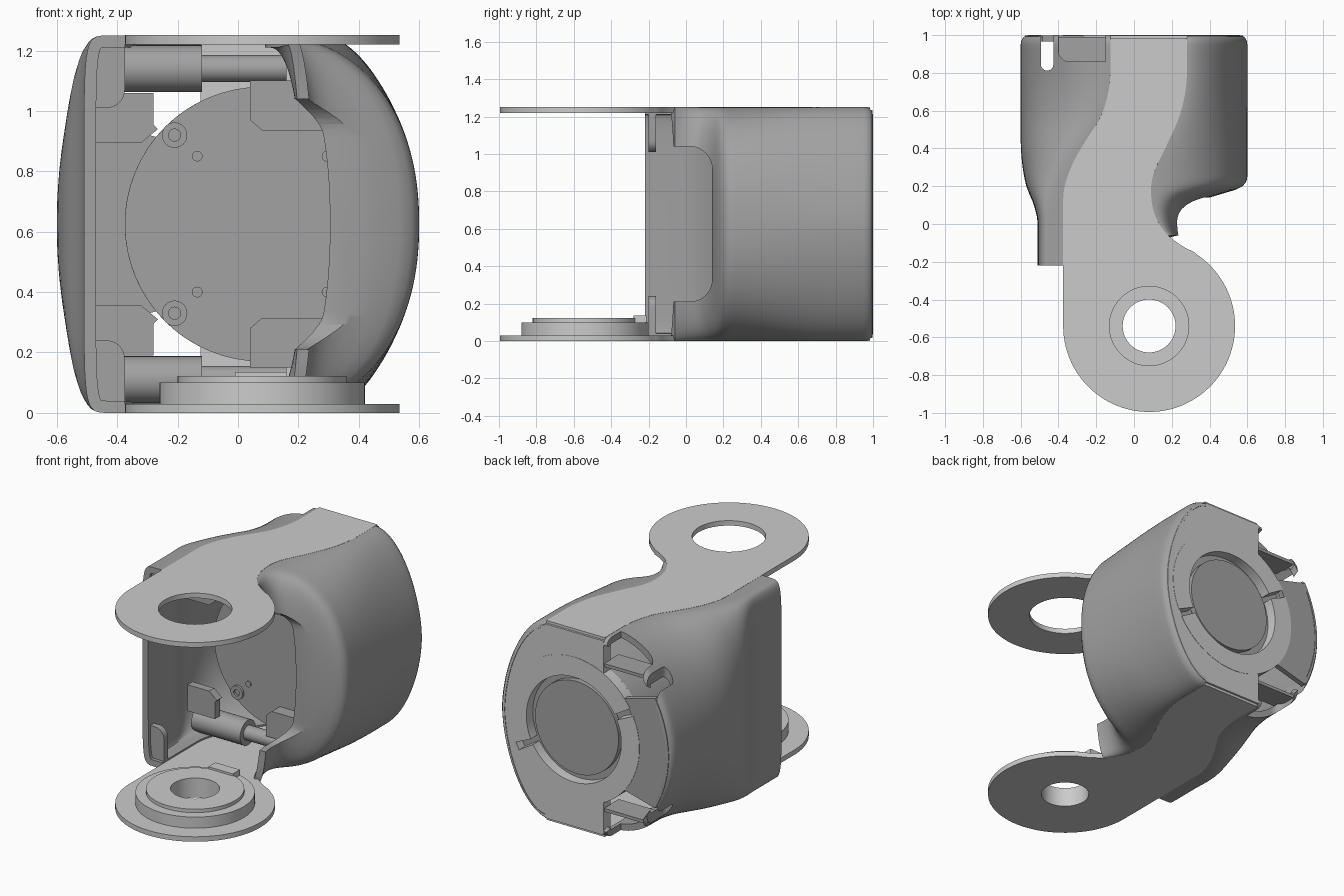
import bpy, bmesh
from math import sin, cos, pi, radians, sqrt, copysign

if "Cube" in bpy.data.objects:
    bpy.data.objects.remove(bpy.data.objects["Cube"])

CX, CZ, CY = 0.08, 0.625, -0.54      # joint axis x, mid height, front pivot y

dark = bpy.data.materials.new('dark_grey')
dark.diffuse_color = (.36, .36, .36, 1)
dark.use_nodes = True
dark.node_tree.nodes["Principled BSDF"].inputs["Base Color"].default_value = dark.diffuse_color


def interp(pts):
    """Smooth curve through (position, value) pairs."""
    def slope(i):
        a, b = pts[max(i - 1, 0)], pts[min(i + 1, len(pts) - 1)]
        return 0 if i in (0, len(pts) - 1) else (b[1] - a[1]) / (b[0] - a[0])

    def f(p):
        if p <= pts[0][0]: return pts[0][1]
        if p >= pts[-1][0]: return pts[-1][1]
        i = max(k for k in range(len(pts)) if pts[k][0] <= p)
        h = pts[i + 1][0] - pts[i][0]
        t = (p - pts[i][0]) / h
        a, b = pts[i][1], pts[i + 1][1]
        return (a * (1 - 3*t*t + 2*t**3) + b * (3*t*t - 2*t**3)
                + h * slope(i) * (t**3 - 2*t*t + t) + h * slope(i + 1) * (t**3 - t*t))
    return f


# strap edges, shell widths and roundness along y
strap_l = interp([(.1, -.375), (.2, -.367), (.33, -.32), (.45, -.25), (.57, -.175), (.72, -.132), (.85, -.125)])
strap_r = interp([(-.163, .334), (-.12, .26), (-.05, .17), (.05, .11), (.17, .09), (.27, .105),
                  (.42, .175), (.6, .25), (.8, .28)])
wide_l = interp([(0, -.51), (.1, -.53), (.2, -.57), (.32, -.592), (.45, -.6)])
wide_r = interp([(-.06, .25), (.03, .26), (.08, .29), (.12, .35), (.15, .43), (.175, .52), (.2, .575), (.25, .6)])
power_l = interp([(0, 8), (.2, 3.6), (.4, 2.35), (.8, 1.9)])
power_r = interp([(.2, 2.2), (.8, 1.75)])


def finish(ob, mat=None, angle=35):
    bpy.ops.object.select_all(action='DESELECT')
    ob.select_set(True)
    bpy.context.view_layer.objects.active = ob
    bpy.ops.object.convert(target='MESH')
    bpy.ops.object.shade_smooth_by_angle(angle=radians(angle))
    ob = bpy.context.view_layer.objects.active
    if mat:
        ob.data.materials.clear()
        ob.data.materials.append(mat)
    return ob


def slab(name, loops, lo, hi, axis='Z', mat=None):
    """Extrude a flat outline (with holes) between lo and hi along an axis."""
    cu = bpy.data.curves.new(name, 'CURVE')
    cu.dimensions, cu.fill_mode, cu.extrude = '2D', 'BOTH', (hi - lo) / 2
    for loop in loops:
        sp = cu.splines.new('POLY')
        sp.points.add(len(loop) - 1)
        for p, (a, b) in zip(sp.points, loop):
            p.co = (a, b, 0, 1)
        sp.use_cyclic_u = True
    ob = bpy.data.objects.new(name, cu)
    bpy.context.collection.objects.link(ob)
    k = 'XYZ'.index(axis)
    ob.location[k] = (lo + hi) / 2
    ob.rotation_euler = ((pi / 2, 0, pi / 2), (pi / 2, 0, 0), (0, 0, 0))[k]
    return finish(ob, mat)


def arc(cx, cy, r, a0=0, a1=360, n=64):
    full = abs(a1 - a0) == 360
    return [(cx + r * cos(radians(a0 + (a1 - a0) * i / n)), cy + r * sin(radians(a0 + (a1 - a0) * i / n)))
            for i in range(n if full else n + 1)]


def rect(x0, x1, y0, y1):
    return [(x0, y0), (x1, y0), (x1, y1), (x0, y1)]


def flip(loop):
    return [(x, 2 * CZ - z) for x, z in loop]


def section(side, y, phi):
    """Shell outline point at depth y; phi runs from the top (90) to the bottom (-90)."""
    n = (power_l if side < 0 else power_r)(y)
    c, s = max(cos(phi), 0) ** (2 / n), copysign(abs(sin(phi)) ** (2 / n), sin(phi))
    x0, w = (strap_l(y), wide_l(y)) if side < 0 else (strap_r(y), wide_r(y))
    q = min(max((y - .95) / .05, 0), 1)
    d = .04 * (1 - sqrt(1 - q * q))       # rounded rear edge
    return x0 + (w - x0 - side * d) * c, y, CZ + (.625 - d) * s


def skin(name, side, stations, m=72):
    bm = bmesh.new()
    g = [[bm.verts.new(section(side, y, pi / 2 - pi * j / m)) for j in range(m + 1)] for y in stations]
    for i in range(len(g) - 1):
        for j in range(m):
            q = [g[i][j], g[i + 1][j], g[i + 1][j + 1], g[i][j + 1]]
            bm.faces.new(q if side < 0 else q[::-1])
    me = bpy.data.meshes.new(name)
    bm.to_mesh(me)
    ob = bpy.data.objects.new(name, me)
    bpy.context.collection.objects.link(ob)
    mod = ob.modifiers.new('wall', 'SOLIDIFY')
    mod.thickness, mod.offset = .04, -1
    return ob


def carve(ob, cutters):
    for c in cutters:
        c.hide_render = True
        mod = ob.modifiers.new('cut', 'BOOLEAN')
        mod.object, mod.operation, mod.solver = c, 'DIFFERENCE', 'EXACT'
    finish(ob, dark)
    for c in cutters:
        bpy.data.objects.remove(c)


# top and bottom straps with pivot eyes
ys = [.985 - 1.525 * i / 50 for i in range(50)]
outline = ([(strap_l(y), y) for y in ys] + arc(CX, CY, .455, 180, 416, 72)
           + [(strap_r(y), y) for y in [-.15 + 1.135 * i / 50 for i in range(51)]])
slab('top_strap', [outline, arc(CX, CY, .21)], 1.22, 1.251)
slab('bottom_strap', [outline, arc(CX, CY, .14)], -.001, .03)

# pivot boss on the bottom strap
slab('pivot_boss', [arc(CX, CY, .34), arc(CX, CY, .14)], .03, .1)
slab('pivot_collar', [arc(CX, CY, .28), arc(CX, CY, .14)], .1, .122)
slab('pivot_key', [rect(-.01, .16, -.28, -.21)], .09, .135)

# left shell with rear pockets and slots
rear = [.95, .965, .98, .992, 1]
cutters = []
for lo, hi in ((.85, 1.35), (-.1, .4)):
    cutters.append(slab('pocket_cutter', [arc(-.34, .92, .06, 180, 270, 8) + [(-.15, .86), (-.15, 1.1), (-.4, 1.1)]], lo, hi))
    cutters.append(slab('slot_cutter', [arc(-.46, .845, .033, 180, 360, 12) + [(-.427, 1.1), (-.493, 1.1)]], lo, hi))
carve(skin('left_shell', -1, [-.22, -.1, 0] + [.04 * i for i in range(1, 24)] + rear), cutters)

# right shell with a rounded opening in its front lip
opening = arc(.02, .33, .12, 270, 360, 10) + arc(.02, .92, .12, 0, 90, 10) + [(-.3, 1.04), (-.3, .21)]
carve(skin('right_shell', 1, [-.06 + .02 * i for i in range(17)] + [.3 + .05 * i for i in range(13)] + rear),
      [slab('lip_cutter', [opening], .05, .9, 'X')])


# rear closing pieces between shells and ring
def crescent(name, side, a, r_from, r_to, lo, hi):
    prof = [section(side, .985, radians(a - 2 * a * i / 40)) for i in range(41)]
    slab(name, [[(x - side * .012, CZ + (z - CZ) * .985) for x, _, z in prof]
                + arc(CX, CZ, .445, r_from, r_to, 32)], lo, hi, 'Y', dark if side < 0 else None)


crescent('right_rear_cap', 1, 90, -63, 63, .94, .998)
crescent('left_rear_flap', -1, 36, 220, 140, .965, .998)
block = rect(-.125, .28, 1.03, 1.235)
for lp, tag in ((block, 'upper'), (flip(block), 'lower')):
    slab(tag + '_rear_block', [lp], .93, .998, 'Y')

# rear ring split by two slits, with recessed disc
for tag, a in (('upper', -28), ('lower', 152)):
    slab(tag + '_ring_half', [arc(CX, CZ, .455, a + 3, a + 177, 48) + arc(CX, CZ, .33, a + 177, a + 3, 48)], .93, 1, 'Y')
slab('rear_disc', [arc(CX, CZ, .29)], .92, .97, 'Y', dark)

# drive housing and its front details
slab('drive_housing', [arc(CX, CZ, .455)], .3, .935, 'Y', dark)
tab_r = [(.04, 1.1), (.04, .97), (.08, .935), (.32, .935), (.28, 1.04), (.2, 1.1)]
tab_l = [(-.47, .19), (-.28, .19), (-.28, .295), (-.265, .31), (-.32, .355), (-.47, .355)]
gusset = arc(-.435, 1.07, .06, 270, 360, 8) + [(-.375, 1.22), (-.48, 1.22), (-.5, 1.18), (-.49, 1.01)]
screw = (-.21, .92)
for f, tag in ((lambda l: l, 'upper'), (flip, 'lower')):
    slab(tag + '_housing_tab', [f(tab_r)], .22, .31, 'Y', dark)
    slab(tag + '_wall_tab', [flip(f(tab_l))], .17, .22, 'Y', dark)
    slab(tag + '_front_gusset', [f(gusset)], -.2, -.16, 'Y', dark)
    slab(tag + '_screw_rim', [f(arc(*screw, .042, n=24)), f(arc(*screw, .02, n=24))], .285, .305, 'Y', dark)
    for x in (-.135, .295):
        slab(tag + '_rivet', [f(arc(x, .85, .018, n=12))], .292, .303, 'Y', dark)
    # cross pins beside the straps and floors of the rear pockets
    z = 1.14 if tag == 'upper' else 2 * CZ - 1.14
    for name, x0, x1, r, mat in (('_pin', -.46, -.12, .078, dark), ('_pin_core', -.12, .16, .045, dark)):
        bpy.ops.mesh.primitive_cylinder_add(vertices=32, radius=r, depth=x1 - x0,
                                            location=((x0 + x1) / 2, .27, z), rotation=(0, pi / 2, 0))
        ob = bpy.context.object
        ob.name = tag + name
        finish(ob, mat)
    slab(tag + '_pocket_floor', [f(rect(-.4, -.12, 1.07, 1.09))], .84, .99, 'Y', dark)
